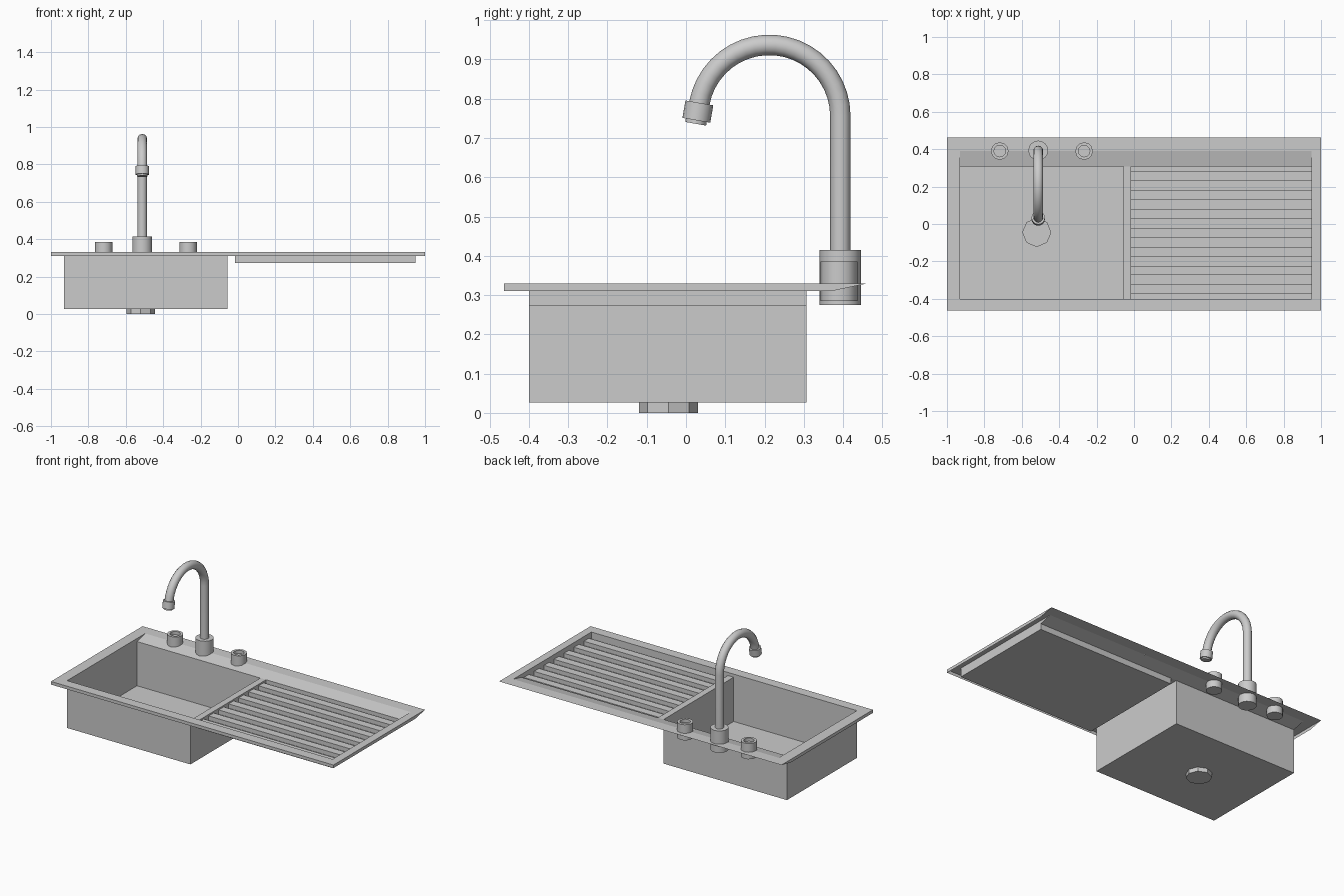
import bpy, bmesh
from math import sin, cos, pi, radians

if "Cube" in bpy.data.objects:
    bpy.data.objects.remove(bpy.data.objects["Cube"])

TOP, LIP = 0.33, 0.31              # rim height and opening height
X0, X1, Y0, Y1 = -0.93, 0.95, -0.40, 0.307
DX0, DX1 = -0.057, -0.016          # divider between bowl and drainer
OY, NOTCH = 0.463, 0.39            # half depth, top of sloping ledge
FX, FY = -0.512, 0.393             # tap position


def finish(name, bm, smooth=False):
    me = bpy.data.meshes.new(name)
    bm.to_mesh(me)
    bm.free()
    ob = bpy.data.objects.new(name, me)
    bpy.context.collection.objects.link(ob)
    if smooth:
        bpy.ops.object.select_all(action='DESELECT')
        ob.select_set(True)
        bpy.context.view_layer.objects.active = ob
        bpy.ops.object.shade_smooth_by_angle(angle=radians(40))
    return ob


def sheet(name, polys):
    bm = bmesh.new()
    for p in polys:
        bm.faces.new([bm.verts.new(c) for c in p])
    bmesh.ops.remove_doubles(bm, verts=bm.verts, dist=1e-5)
    return finish(name, bm)


def lathe(name, profile, loc, n=12, tilt=0.0):
    bm = bmesh.new()
    rings = [[bm.verts.new((r * cos(2 * pi * i / n), r * sin(2 * pi * i / n), z))
              for i in range(n)] for r, z in profile]
    for a, b in zip(rings, rings[1:]):
        for i in range(n):
            j = (i + 1) % n
            bm.faces.new((a[i], a[j], b[j], b[i]))
    bm.faces.new(rings[0][::-1])
    bm.faces.new(rings[-1])
    ob = finish(name, bm, True)
    ob.location = loc
    ob.rotation_euler.x = tilt
    return ob


def rect(x0, x1, y0, y1, z):
    return [(x0, y0, z), (x1, y0, z), (x1, y1, z), (x0, y1, z)]


# Rim: flat border, sloping tap ledge, inner lip, tapering outer skirt
rim = [rect(-1, 1, -OY, Y0, TOP), rect(-1, X0, Y0, NOTCH, TOP),
       rect(X1, 1, Y0, NOTCH, TOP), rect(-1, 1, NOTCH, OY, TOP),
       [(X0, Y1, LIP), (X1, Y1, LIP), (X1, NOTCH, TOP), (X0, NOTCH, TOP)],
       [(X0, Y0, TOP), (X1, Y0, TOP), (X1, Y0, LIP), (X0, Y0, LIP)],
       [(X0, Y0, LIP), (X0, Y1, LIP), (X0, NOTCH, TOP), (X0, Y0, TOP)],
       [(X1, Y0, TOP), (X1, NOTCH, TOP), (X1, Y1, LIP), (X1, Y0, LIP)],
       [(-1, -OY, LIP), (1, -OY, LIP), (1, -OY, TOP), (-1, -OY, TOP)],
       [(1, -OY, LIP), (1, 0.37, LIP), (1, OY, TOP), (1, -OY, TOP)],
       [(-1, -OY, TOP), (-1, OY, TOP), (-1, 0.37, LIP), (-1, -OY, LIP)],
       rect(DX0, DX1, Y0, Y1, LIP)]
sheet("rim", rim)

# Bowl with an octagonal drain cup sunk into its floor
bm = bmesh.new()
FLOOR = 0.027


def loop(points):
    vs = [bm.verts.new(p) for p in points]
    return vs, [bm.edges.new((vs[i], vs[(i + 1) % len(vs)])) for i in range(len(vs))]


def walls(a, b):
    for i in range(len(a)):
        j = (i + 1) % len(a)
        bm.faces.new((a[i], a[j], b[j], b[i]))


def octagon(z):
    return [(-0.52 + 0.075 * cos(i * pi / 4), -0.045 + 0.075 * sin(i * pi / 4), z)
            for i in range(8)]


top_v, _ = loop(rect(X0, DX0, Y0, Y1, LIP))
low_v, low_e = loop(rect(X0, DX0, Y0, Y1, FLOOR))
hole_v, hole_e = loop(octagon(FLOOR))
cup_v, _ = loop(octagon(0))
bmesh.ops.triangle_fill(bm, use_beauty=True, edges=low_e + hole_e)
walls(top_v, low_v)
walls(hole_v, cup_v)
bm.faces.new(cup_v)
bmesh.ops.recalc_face_normals(bm, faces=bm.faces)
bm.normal_update()
if max(bm.faces, key=lambda f: f.calc_area()).normal.z < -0.5 or \
        sum(f.normal.z * f.calc_area() for f in bm.faces) < 0:
    bmesh.ops.reverse_faces(bm, faces=bm.faces)
finish("bowl", bm)

# Drainer tray
PAN = 0.273
a, b = rect(DX1, X1, Y0, Y1, LIP), rect(DX1, X1, Y0, Y1, PAN)
sheet("drainer_tray", [b] + [[a[i], b[i], b[(i + 1) % 4], a[(i + 1) % 4]][::-1]
                             for i in range(4)])

# Drainer ridges
COUNT = 7
step = (Y1 - Y0) / COUNT
for k in range(COUNT):
    yc = Y0 + (k + 0.5) * step
    bm = bmesh.new()
    bmesh.ops.create_cube(bm, size=1)
    bmesh.ops.scale(bm, vec=(X1 - DX1, step / 2, 0.027), verts=bm.verts)
    bmesh.ops.translate(bm, vec=((X1 + DX1) / 2, yc, PAN + 0.0135), verts=bm.verts)
    finish(f"drainer_ridge_{k + 1}", bm)

# Tap handles and tap base
for side, x in (("left", -0.718), ("right", -0.267)):
    lathe(f"tap_handle_{side}", [(0.047, 0.285), (0.047, 0.385), (0.031, 0.385),
                                 (0.031, 0.365)], (x, FY - 0.003, 0))
lathe("tap_base", [(0.053, 0.275), (0.053, 0.415)], (FX, FY, 0), 16)

# Gooseneck spout
R, CZ, END = 0.181, 0.756, radians(170)
CY = FY - R
path = [(FX, FY, 0.41)] + [(FX, CY + R * cos(END * i / 20), CZ + R * sin(END * i / 20))
                           for i in range(21)]
cu = bpy.data.curves.new("spout", 'CURVE')
cu.dimensions = '3D'
cu.bevel_depth = 0.026
cu.bevel_resolution = 4
cu.use_fill_caps = True
sp = cu.splines.new('POLY')
sp.points.add(len(path) - 1)
for p, c in zip(sp.points, path):
    p.co = (*c, 1)
spout = bpy.data.objects.new("spout", cu)
bpy.context.collection.objects.link(spout)

# Nozzle collar at the spout tip
lathe("spout_nozzle", [(0.027, -0.052), (0.027, -0.043), (0.036, -0.043), (0.036, 0.002),
                       (0.026, 0.002)], path[-1], 16, radians(-10))
